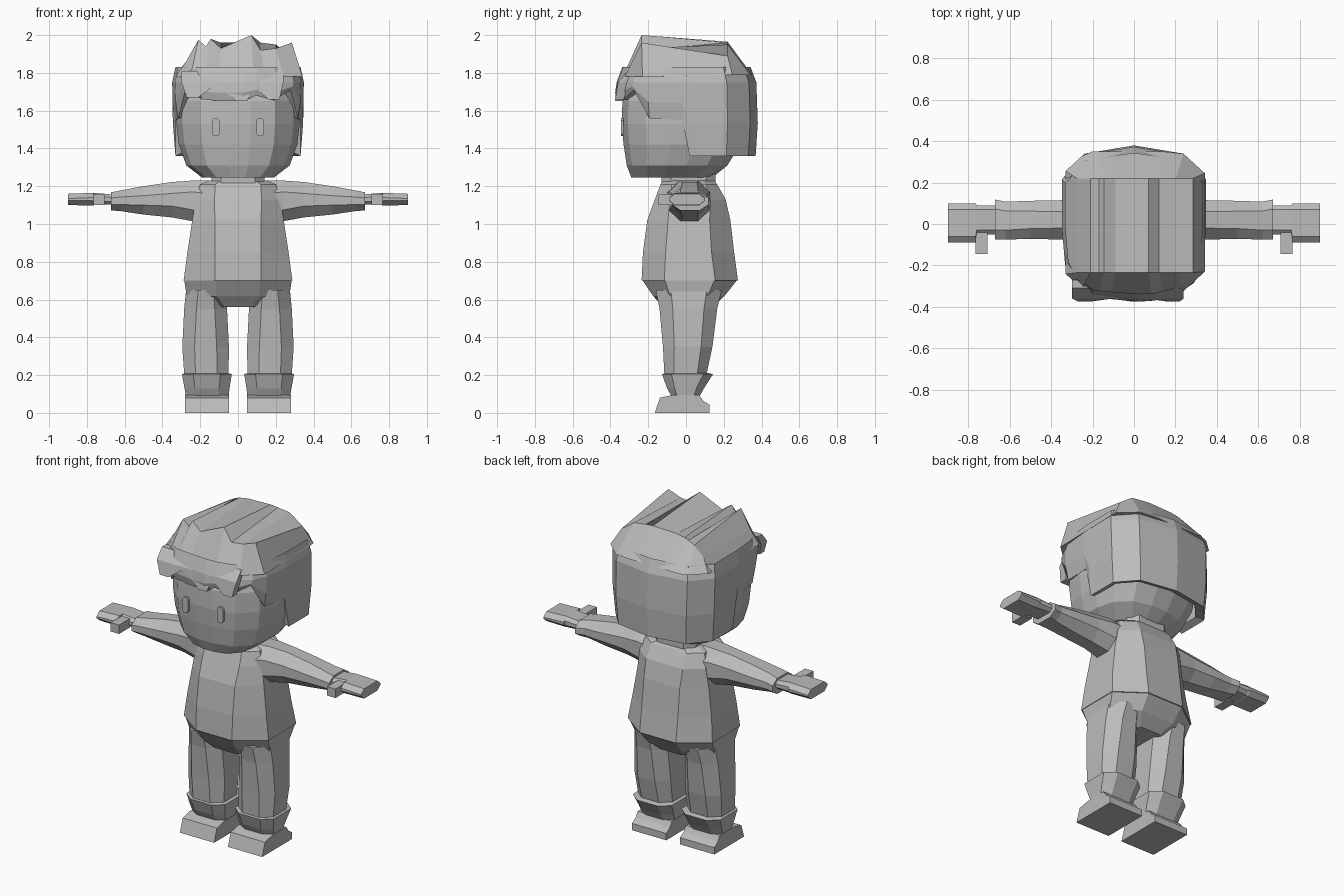
import bpy, bmesh, math

grey = bpy.data.materials.new("light_grey")
grey.diffuse_color = (0.5, 0.5, 0.5, 1)


def finish(name, bm, mirror=False):
    bmesh.ops.recalc_face_normals(bm, faces=bm.faces)
    me = bpy.data.meshes.new(name)
    bm.to_mesh(me)
    bm.free()
    me.materials.append(grey)
    ob = bpy.data.objects.new(name, me)
    bpy.context.collection.objects.link(ob)
    if mirror:
        ob.modifiers.new("mirror", 'MIRROR')
    return ob


def loft(name, rings, mirror=False, caps=True):
    """Join equal-length closed rings with quads."""
    bm = bmesh.new()
    vs = [[bm.verts.new(p) for p in r] for r in rings]
    n = len(vs[0])
    for a, b in zip(vs, vs[1:]):
        for i in range(n):
            j = (i + 1) % n
            bm.faces.new((a[i], a[j], b[j], b[i]))
    if caps:
        bm.faces.new(vs[0])
        bm.faces.new(vs[-1])
    return finish(name, bm, mirror)


def octagon(a0, a1, b0, b1, ca, cb):
    """Chamfered rectangle in 2D; ca, cb are chamfer lengths."""
    return [(a0 + ca, b0), (a1 - ca, b0), (a1, b0 + cb), (a1, b1 - cb),
            (a1 - ca, b1), (a0 + ca, b1), (a0, b1 - cb), (a0, b0 + cb)]


def at_z(z, *o):
    return [(a, b, z) for a, b in octagon(*o)]


def at_x(x, *o):
    return [(x, a, b) for a, b in octagon(*o)]


def oval(z, rx, y0, y1, n=16, e=2.7):
    cy, ry, out = (y0 + y1) / 2, (y1 - y0) / 2, []
    for i in range(n):
        t = math.tau * (i + 0.5) / n
        c, s = math.cos(t), math.sin(t)
        k = (abs(c) ** e + abs(s) ** e) ** (-1 / e)
        out.append((rx * c * k, cy + ry * s * k, z))
    return out


def prism(name, profile, x0, x1, mirror=True):
    return loft(name, [[(x, y, z) for y, z in profile] for x in (x0, x1)], mirror)


# Head and neck
loft("head", [oval(1.245, .19, -.29, .14), oval(1.31, .275, -.315, .22),
              oval(1.42, .315, -.332, .29), oval(1.53, .328, -.342, .31),
              oval(1.65, .325, -.338, .31), oval(1.78, .29, -.29, .28)])
loft("neck", [at_z(1.16, -.14, .14, -.13, .155, .05, .05),
              at_z(1.27, -.14, .14, -.13, .155, .05, .05)])

# Eyes: thin upright plates
loft("eye", [[(x, y, z) for x, z in octagon(.098, .138, 1.465, 1.56, .01, .012)]
             for y in (-.33, -.345)], mirror=True)

# Hair shell: outline points with the height of the lower edge
outline = [(.03, -.375, 1.65), (.1, -.37, 1.68), (.2, -.345, 1.655), (.29, -.285, 1.71),
           (.33, -.2, 1.56), (.345, -.02, 1.55), (.345, .02, 1.36), (.345, .22, 1.36),
           (.24, .34, 1.36), (0, .38, 1.36), (-.24, .34, 1.36), (-.345, .22, 1.36),
           (-.345, .02, 1.36), (-.345, -.02, 1.55), (-.33, -.2, 1.56), (-.29, -.29, 1.71),
           (-.2, -.355, 1.66), (-.09, -.365, 1.65)]


def hair_row(sx, sy, t, top=1.75):
    return [(x * sx, y * sy, zb + (top - zb) * t) for x, y, zb in outline]


loft("hair", [hair_row(.84, .84, .05), hair_row(.96, .97, 0), hair_row(1, 1, .45),
              hair_row(1.01, .98, 1), hair_row(.96, .9, 1, 1.83)], caps=False)

# Crown with peaks at the front that run back to the rear rim
crown = [(-.275, 1.86, 1.86), (-.21, 1.975, 1.92), (-.17, 1.94, 1.94), (-.145, 1.98, 1.95),
         (-.09, 1.93, 1.96), (.07, 2.0, 1.965), (.12, 1.92, 1.96), (.2, 1.93, 1.95),
         (.285, 1.96, 1.89)]
rows = []
for x, zf, zb in crown:
    cut = max(0, abs(x) - .19) * 1.1
    rows.append([(x * 1.2, -.335 + cut, 1.78), (x, -.235, zf),
                 (x, .22, zb), (x * 1.2, .35 - cut, 1.79)])
loft("hair_crown", rows)

# Fringe locks overhanging the forehead
for x, w, tip, z in ((-.2, .1, -.24, 1.67), (-.02, .1, .02, 1.65), (.15, .09, .19, 1.66)):
    loft("fringe_lock", [[(x - w, -.31, 1.81), (x + w, -.31, 1.81), (x + w, -.27, 1.81), (x - w, -.27, 1.81)],
                         [(x - w, -.36, 1.75), (x + w, -.36, 1.75), (x + w, -.3, 1.75), (x - w, -.3, 1.75)],
                         [(tip - .03, -.375, z), (tip + .03, -.375, z),
                          (tip + .03, -.33, z), (tip - .03, -.33, z)]])

# Shirt body and hips
loft("shirt", [at_z(.7, -.288, .288, -.235, .275, .165, .12),
               at_z(.85, -.268, .268, -.228, .255, .145, .12),
               at_z(1.02, -.242, .242, -.205, .235, .12, .11),
               at_z(1.13, -.225, .225, -.165, .21, .1, .08),
               at_z(1.21, -.2, .2, -.135, .165, .08, .06),
               at_z(1.23, -.15, .15, -.12, .15, .06, .06)])
loft("trouser_hips", [at_z(.56, -.13, .13, -.12, .14, .06, .06),
                      at_z(.62, -.272, .272, -.175, .205, .16, .09),
                      at_z(.705, -.285, .285, -.232, .272, .165, .12)])

# Sleeves, hands, thumbs
loft("sleeve", [at_x(.15, -.11, .13, 1.0, 1.23, .07, .07),
                at_x(.24, -.09, .125, 1.015, 1.23, .06, .06),
                at_x(.35, -.075, .115, 1.035, 1.222, .055, .06),
                at_x(.5, -.072, .112, 1.05, 1.2, .05, .05),
                at_x(.62, -.075, .108, 1.068, 1.178, .045, .035),
                at_x(.672, -.075, .118, 1.072, 1.168, .045, .03)], mirror=True)
loft("hand", [at_x(.65, -.05, .09, 1.105, 1.155, .02, .015),
              at_x(.76, -.05, .09, 1.1, 1.165, .02, .02),
              at_x(.765, -.09, .1, 1.098, 1.165, .03, .025),
              at_x(.9, -.09, .1, 1.1, 1.16, .03, .025)], mirror=True)
prism("thumb", [(-.145, 1.1), (-.04, 1.1), (-.04, 1.155), (-.145, 1.155)], .708, .765)

# Trouser legs, turned-up cuffs, shoes
loft("trouser_leg", [at_z(.15, .06, .28, -.1, .1, .06, .05),
                     at_z(.21, .05, .285, -.115, .11, .06, .05),
                     at_z(.35, .048, .295, -.122, .14, .065, .06),
                     at_z(.55, .058, .285, -.14, .165, .065, .07),
                     at_z(.65, .065, .275, -.16, .19, .065, .08)], mirror=True)
loft("trouser_cuff", [at_z(.085, .05, .275, -.075, .07, .05, .03),
                      at_z(.13, .045, .283, -.1, .095, .055, .04),
                      at_z(.205, .033, .297, -.127, .143, .06, .05),
                      at_z(.21, .05, .28, -.11, .12, .06, .05)], mirror=True)
prism("shoe", [(-.165, 0), (.125, 0), (.125, .042), (.09, .065), (.07, .095),
               (-.07, .095), (-.138, .08)], .047, .28)
